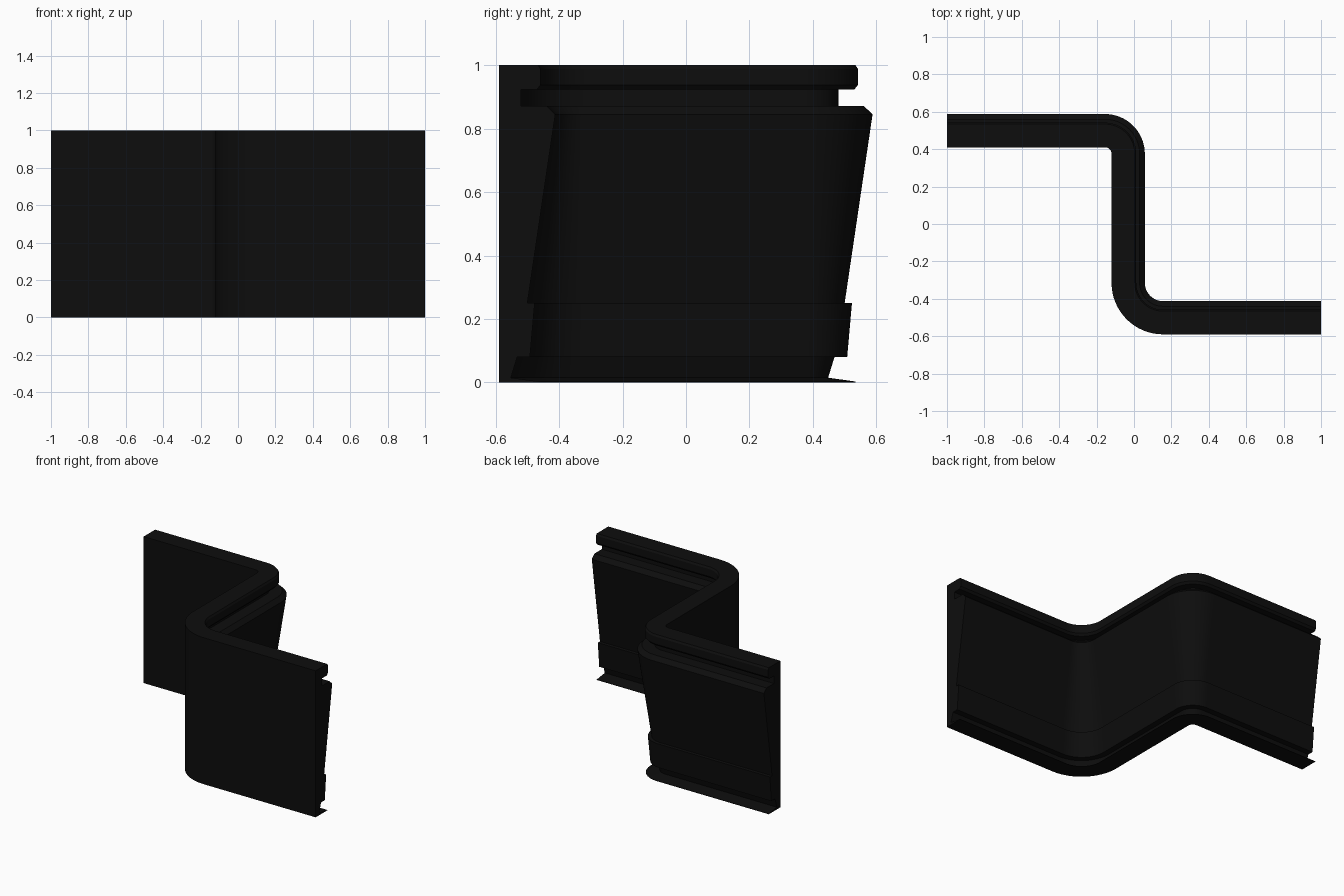
import bpy, bmesh, math
from mathutils import Vector

if "Cube" in bpy.data.objects:
    bpy.data.objects.remove(bpy.data.objects["Cube"])

# Cross-section: (depth behind the flat front face, height)
PROFILE = [
    (0.0, 0.0), (0.125, 0.0), (0.125, 0.003), (0.038, 0.015),    # base lip
    (0.058, 0.08), (0.098, 0.08), (0.113, 0.25), (0.09, 0.25),   # lower step
    (0.178, 0.845), (0.15, 0.872),                               # sloping back
    (0.07, 0.872), (0.07, 0.923), (0.12, 0.923),                 # groove
    (0.132, 0.938), (0.132, 0.988), (0.124, 1.0), (0.0, 1.0),    # top rail
]
STEPS = 16


def arc(cx, cy, radius, a0, a1, side):
    """Stations (point, depth direction); side flips the depth direction."""
    out = []
    for i in range(STEPS + 1):
        a = math.radians(a0 + (a1 - a0) * i / STEPS)
        d = Vector((math.cos(a), math.sin(a), 0))
        out.append((Vector((cx, cy, 0)) + d * radius, d * side))
    return out


# Path of the front face: straight, tight bend, straight, wide bend, straight
path = [(Vector((-1, 0.41, 0)), Vector((0, 1, 0)))]
path += arc(-0.155, 0.375, 0.035, 90, 0, 1)
path += arc(0.155, -0.315, 0.275, 180, 270, -1)
path += [(Vector((1, -0.59, 0)), Vector((0, 1, 0)))]

# Sweep the section along the path
bm = bmesh.new()
rings = [[bm.verts.new(p + n * d + Vector((0, 0, z))) for d, z in PROFILE]
         for p, n in path]
count = len(PROFILE)
for a, b in zip(rings, rings[1:]):
    for i in range(count):
        j = (i + 1) % count
        bm.faces.new((a[i], a[j], b[j], b[i]))
# End caps
bm.faces.new(rings[0])
bm.faces.new(rings[-1][::-1])
bmesh.ops.recalc_face_normals(bm, faces=bm.faces)

mesh = bpy.data.meshes.new("curved_panel")
bm.to_mesh(mesh)
bm.free()
panel = bpy.data.objects.new("curved_panel", mesh)
bpy.context.collection.objects.link(panel)

# Single near-black colour
mat = bpy.data.materials.new("matte black")
mat.diffuse_color = (0.004, 0.004, 0.004, 1)
mat.use_nodes = True
mat.node_tree.nodes["Principled BSDF"].inputs["Base Color"].default_value = mat.diffuse_color
mesh.materials.append(mat)

bpy.context.view_layer.objects.active = panel
panel.select_set(True)
bpy.ops.object.shade_smooth_by_angle(angle=math.radians(30))
